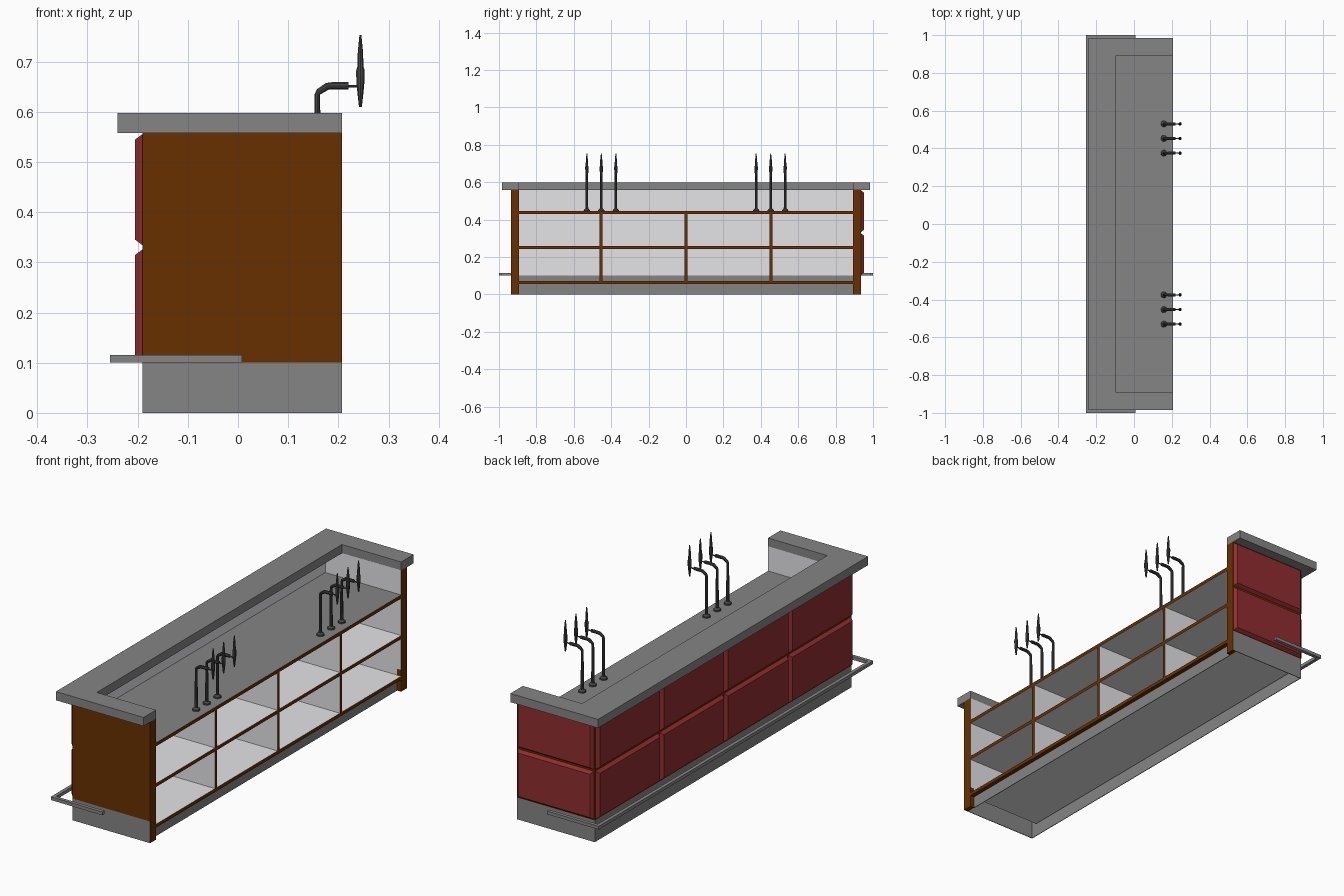
import bpy, bmesh, math
from mathutils import Vector

if "Cube" in bpy.data.objects:
    bpy.data.objects.remove(bpy.data.objects["Cube"])


def material(name, rgb):
    m = bpy.data.materials.new(name)
    m.diffuse_color = (*rgb, 1)
    m.use_nodes = True
    m.node_tree.nodes["Principled BSDF"].inputs["Base Color"].default_value = m.diffuse_color
    return m


GREY, BROWN, RED, WHITE, DARK = range(5)
MATS = [material("stone_grey", (0.235, 0.235, 0.237)),
        material("wood_brown", (0.137, 0.030, 0.0)),
        material("panel_red", (0.28, 0.026, 0.029)),
        material("lining_white", (0.78, 0.77, 0.80)),
        material("tap_dark", (0.06, 0.062, 0.06))]


def finish(name, bm, mat=GREY, rules=(), smooth=False):
    """Make an object; rules = [(direction, material)] recolour faces by normal."""
    bmesh.ops.recalc_face_normals(bm, faces=bm.faces)
    for f in bm.faces:
        f.material_index = mat
        f.smooth = smooth
        for d, m in rules:
            if f.normal.dot(Vector(d)) > 0.9:
                f.material_index = m
    me = bpy.data.meshes.new(name)
    bm.to_mesh(me)
    bm.free()
    for m in MATS:
        me.materials.append(m)
    ob = bpy.data.objects.new(name, me)
    bpy.context.collection.objects.link(ob)
    return ob


def prism(name, pts, z0, z1, mat, rules=()):
    bm = bmesh.new()
    face = bm.faces.new([bm.verts.new((x, y, z0)) for x, y in pts])
    ext = bmesh.ops.extrude_face_region(bm, geom=[face])
    for v in ext["geom"]:
        if isinstance(v, bmesh.types.BMVert):
            v.co.z = z1
    return finish(name, bm, mat, rules)


def box(name, x, y, z, mat, rules=()):
    pts = [(x[0], y[0]), (x[1], y[0]), (x[1], y[1]), (x[0], y[1])]
    return prism(name, pts, z[0], z[1], mat, rules)


def panel(name, origin, u, size, z, out):
    """Raised panel with bevelled border on a vertical wall, brown gap around it."""
    o, u, out = Vector(origin), Vector(u), Vector(out)
    bm = bmesh.new()

    def ring(i, d):
        return [bm.verts.new(o + u * s + out * d + Vector((0, 0, h)))
                for s, h in ((i, z[0] + i), (size - i, z[0] + i),
                             (size - i, z[1] - i), (i, z[1] - i))]
    low, top = ring(0.004, 0), ring(0.015, 0.015)
    bm.faces.new(top)
    for i in range(4):
        j = (i + 1) % 4
        bm.faces.new((low[i], low[j], top[j], top[i]))
    finish(name, bm, RED)


def tube(bm, path, radii, n=10):
    """Round tube through points lying in an XZ plane."""
    path = [Vector(p) for p in path]
    rings = []
    for i, p in enumerate(path):
        t = (path[min(i + 1, len(path) - 1)] - path[max(i - 1, 0)]).normalized()
        side = Vector((0, 1, 0))
        nor = t.cross(side)
        rings.append([bm.verts.new(p + radii[i] * (side * math.cos(a) + nor * math.sin(a)))
                      for a in (2 * math.pi * k / n for k in range(n))])
    for a, b in zip(rings, rings[1:]):
        for k in range(n):
            bm.faces.new((a[k], a[(k + 1) % n], b[(k + 1) % n], b[k]))
    bm.faces.new(rings[0])
    bm.faces.new(rings[-1])


X0, X1, XB = -0.19, 0.207, -0.18     # body back, open side, lining
YO, YI = 0.936, 0.893                # end boards outer / inner
XK, T = 0.187, 0.003                 # kick plate face, base sheet thickness

# hollow base: thin end and long sheets, brown posts at the open side
for s, side in ((-1, "front"), (1, "back")):
    box(f"{side}_base", (X0, XK), sorted((s * (YO - T), s * YO)), (0, 0.1), GREY)
    box(f"{side}_post", (XK, X1), sorted((s * YI, s * YO)), (0, 0.1), BROWN,
        [((0, s, 0), GREY)])
    # end boards, brown outside and white inside
    box(f"{side}_end_board", (X0, X1), sorted((s * YI, s * YO)), (0.1, 0.56), BROWN,
        [((0, -s, 0), WHITE)])
    box(f"{side}_end_lining", (XB, XK), sorted((s * YI, s * (YI + T))), (0.055, 0.1), WHITE)
box("long_base", (X0, X0 + T), (-YO + T, YO - T), (0, 0.1), GREY)
box("long_wall", (X0, XB), (-YI, YI), (0.1, 0.56), BROWN, [((1, 0, 0), WHITE)])

# recessed kick plate under the shelves
box("kick_plate", (XK - T, XK), (-YI, YI), (0, 0.055), GREY)

# shelves and work surface with brown edging
edge = ((1, 0, 0), BROWN)
for name, z0, z1, top in (("bottom_shelf", 0.055, 0.071, WHITE),
                          ("middle_shelf", 0.243, 0.259, WHITE),
                          ("work_surface", 0.43, 0.446, GREY)):
    box(name, (XB, XK), (-YI, YI), (z0, z1), WHITE, [((0, 0, 1), top)])
    box(name + "_edging", (XK, X1), (-YI, YI), (z0, z1),
        BROWN if name == "bottom_shelf" else WHITE, [edge, ((0, 0, 1), top)])

# dividers
for i, y in enumerate((-0.455, 0, 0.455)):
    for z in ((0.071, 0.243), (0.259, 0.43)):
        box(f"divider_{i}", (XB, X1), (y - 0.008, y + 0.008), z, WHITE, [edge])

# U-shaped counter top
prism("counter_top", [(-0.24, -0.984), (X1, -0.984), (X1, -YI), (-0.095, -YI),
                      (-0.095, YI), (X1, YI), (X1, 0.984), (-0.24, 0.984)],
      0.558, 0.598, GREY)

# U-shaped foot rail
prism("foot_rail", [(-0.255, -1), (0.008, -1), (0.008, -0.984), (-0.239, -0.984),
                    (-0.239, 0.984), (0.008, 0.984), (0.008, 1), (-0.255, 1)],
      0.1, 0.115, GREY)

# red panels: four columns on the long side, one on the back end
w = 2 * YO / 4
for z in ((0.1, 0.33), (0.33, 0.56)):
    for c in range(4):
        panel("long_side_panel", (X0, -YO + c * w, 0), (0, 1, 0), w, z, (-1, 0, 0))
    panel("end_panel", (X0, YO, 0), (1, 0, 0), X1 - X0, z, (0, 1, 0))

# beer taps: flange and pipe, thin stem, spindle handle
for s in (-1, 1):
    for yy in (0.375, 0.453, 0.53):
        y = s * yy
        bm = bmesh.new()
        tube(bm, [(0.158, y, z) for z in (0.446, 0.452, 0.46)], [0.017, 0.016, 0.008])
        tube(bm, [(0.158, y, 0.45), (0.158, y, 0.634), (0.161, y, 0.64),
                  (0.178, y, 0.651), (0.187, y, 0.652), (0.22, y, 0.652)],
             [0.0075, 0.006, 0.0065, 0.0075, 0.0075, 0.0075])
        tube(bm, [(0.22, y, 0.651), (0.244, y, 0.651)], [0.003, 0.003])
        tube(bm, [(0.244, y, z) for z in (0.61, 0.635, 0.66, 0.682, 0.69, 0.72, 0.753)],
             [0.003, 0.006, 0.0085, 0.009, 0.0065, 0.0055, 0.002])
        ob = finish("beer_tap", bm, DARK, smooth=True)
        bpy.ops.object.select_all(action='DESELECT')
        bpy.context.view_layer.objects.active = ob
        ob.select_set(True)
        bpy.ops.object.shade_smooth_by_angle()
